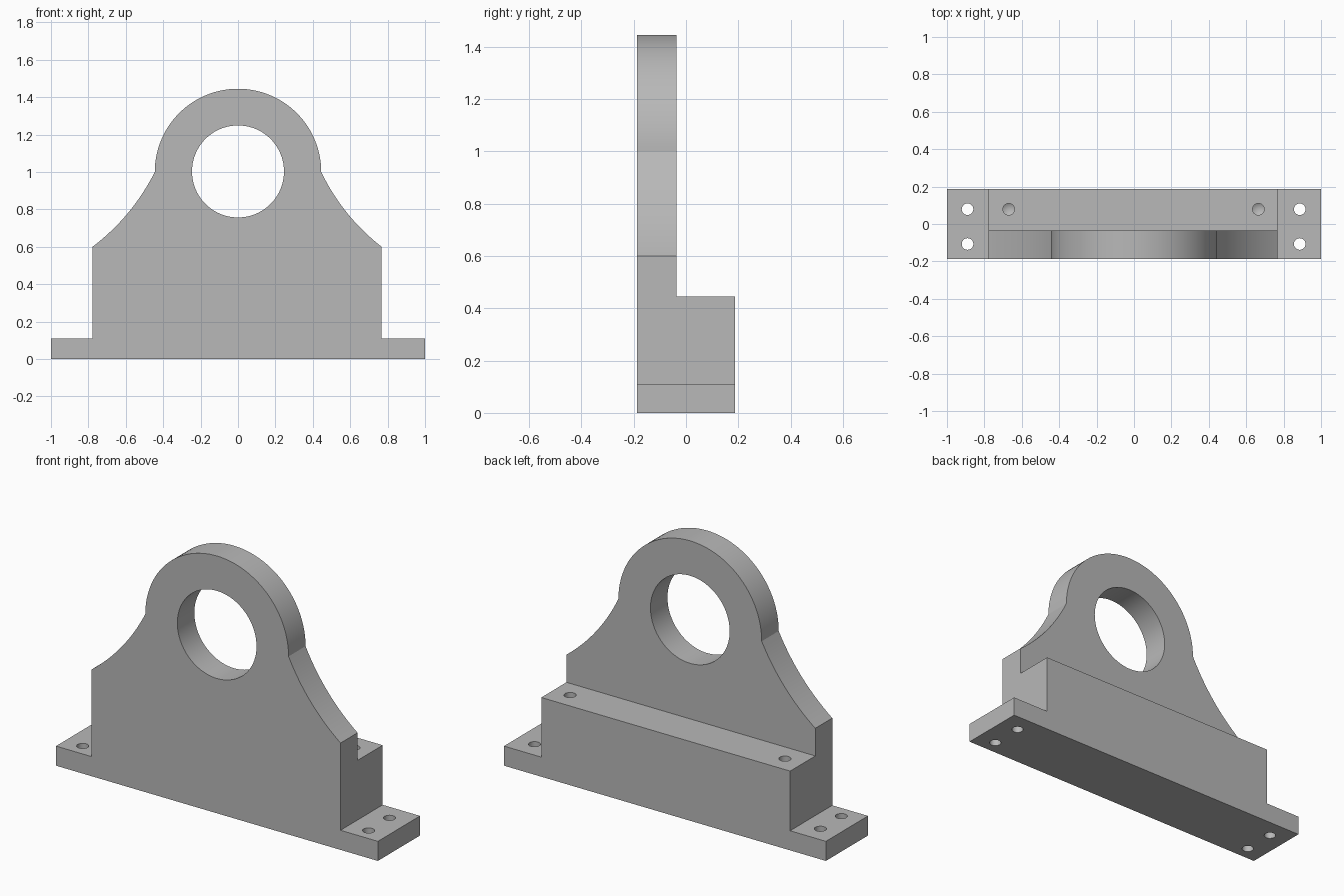
import bpy, bmesh, math
from mathutils import Matrix, Vector

cube = bpy.data.objects.get("Cube")
if cube:
    bpy.data.objects.remove(cube)

FRONT, BACK = -0.187, 0.187      # overall depth
PLATE_BACK = -0.036              # rear face of the upright plate
LEDGE_Z, FLANGE_Z = 0.445, 0.11  # step heights
AXIS_Z, RING_R, BORE_R = 1.0, 0.445, 0.246
HOLE_R = 0.031

grey = bpy.data.materials.new("machined_grey")
grey.use_nodes = True
colour = (0.48, 0.48, 0.48, 1)
grey.diffuse_color = colour
grey.node_tree.nodes["Principled BSDF"].inputs["Base Color"].default_value = colour


def finish(name, bm):
    bmesh.ops.recalc_face_normals(bm, faces=bm.faces)
    mesh = bpy.data.meshes.new(name)
    bm.to_mesh(mesh)
    bm.free()
    mesh.materials.append(grey)
    obj = bpy.data.objects.new(name, mesh)
    bpy.context.collection.objects.link(obj)
    return obj


def extrude_profile(name, points, y0, y1):
    bm = bmesh.new()
    face = bm.faces.new([bm.verts.new((x, y0, z)) for x, z in points])
    new = bmesh.ops.extrude_face_region(bm, geom=[face])["geom"]
    verts = [v for v in new if isinstance(v, bmesh.types.BMVert)]
    bmesh.ops.translate(bm, verts=verts, vec=(0, y1 - y0, 0))
    return finish(name, bm)


def cone(name, r1, r2, depth, matrix, segments=32):
    bm = bmesh.new()
    bmesh.ops.create_cone(bm, cap_ends=True, segments=segments, radius1=r1,
                          radius2=r2, depth=depth, matrix=matrix)
    return finish(name, bm)


def hollow_arc(start, end, sag, steps=16):
    """Shallow curve from start to end, dipping below its chord."""
    a, b = Vector(start), Vector(end)
    pts = []
    for i in range(1, steps + 1):
        t = i / steps
        p = a.lerp(b, t)
        n = Vector((-(b - a).y, (b - a).x)).normalized()
        if n.y > 0:
            n = -n
        pts.append(tuple(p + n * (4 * sag * t * (1 - t))))
    return pts


# Full outline: feet, block sides, hollow shoulders and round head
right_side, left_side, shoulder_z = 0.768, -0.778, 0.6
outline = [(-1, 0), (1, 0), (1, FLANGE_Z), (right_side, FLANGE_Z)]
rise = hollow_arc((RING_R, AXIS_Z), (right_side, shoulder_z), 0.03)
outline += rise[::-1]
for i in range(65):
    a = math.pi * i / 64
    outline.append((RING_R * math.cos(a), AXIS_Z + RING_R * math.sin(a)))
outline += hollow_arc((-RING_R, AXIS_Z), (left_side, shoulder_z), 0.03)
outline += [(left_side, FLANGE_Z), (-1, FLANGE_Z)]
bracket = extrude_profile("bearing_bracket", outline, FRONT, BACK)

# Cutters: space behind the plate, bore, screw holes
cutters = [extrude_profile("ledge_cutter",
                           [(-2, LEDGE_Z), (2, LEDGE_Z), (2, 2), (-2, 2)],
                           PLATE_BACK, 1)]
cutters.append(cone("bore_cutter", BORE_R, BORE_R, 1,
                    Matrix.Translation((0, 0, AXIS_Z + 0.003))
                    @ Matrix.Rotation(math.pi / 2, 4, 'X'), 96))
for x in (-0.89, 0.886):
    for y in (-0.107, 0.079):
        cutters.append(cone("flange_hole_cutter", HOLE_R, HOLE_R, 0.5,
                            Matrix.Translation((x, y, 0))))
depth = 0.16
for x in (-0.67, 0.665):
    place = (x, 0.079, LEDGE_Z)
    bm = bmesh.new()
    # Drilled blind hole: straight wall with a conical tip
    profile = [(0, -depth - 0.018), (HOLE_R, -depth), (HOLE_R, 0.05), (0, 0.05)]
    verts = [bm.verts.new((r, 0, z)) for r, z in profile]
    edges = [bm.edges.new(pair) for pair in zip(verts, verts[1:])]
    bmesh.ops.spin(bm, geom=verts + edges, cent=(0, 0, 0), axis=(0, 0, 1),
                   angle=math.tau, steps=32)
    bmesh.ops.remove_doubles(bm, verts=bm.verts, dist=0.0001)
    bmesh.ops.translate(bm, verts=bm.verts, vec=place)
    cutters.append(finish("ledge_hole_cutter", bm))

bpy.ops.object.select_all(action='DESELECT')
bpy.context.view_layer.objects.active = bracket
bracket.select_set(True)
for cutter in cutters:
    mod = bracket.modifiers.new("cut", 'BOOLEAN')
    mod.operation = 'DIFFERENCE'
    mod.solver = 'EXACT'
    mod.object = cutter
    bpy.ops.object.modifier_apply(modifier=mod.name)
    bpy.data.objects.remove(cutter)

bpy.ops.object.shade_smooth_by_angle(angle=math.radians(18))
